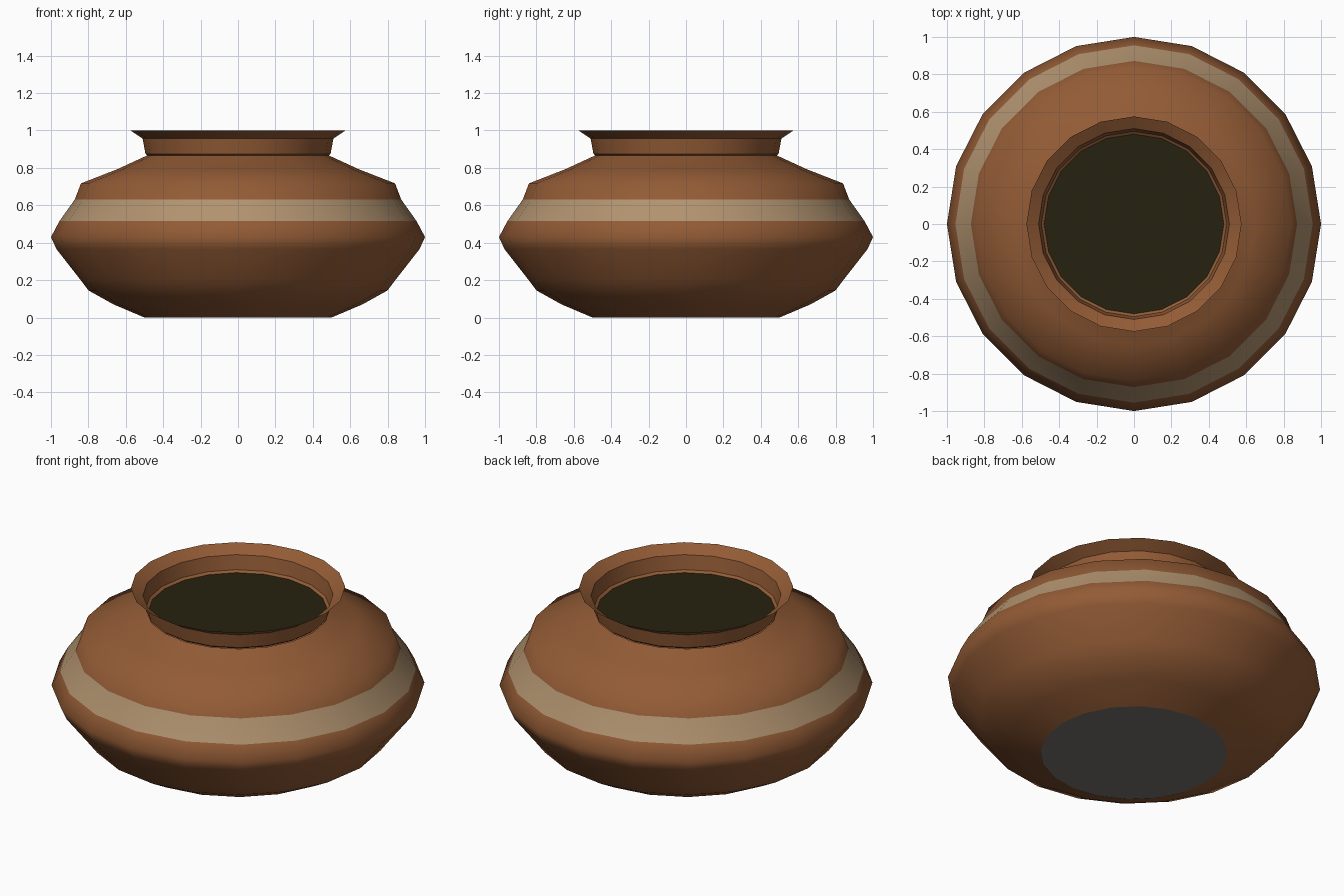
import bpy, math

SIDES = 20

cube = bpy.data.objects.get("Cube")
if cube:
    bpy.data.objects.remove(cube, do_unlink=True)


def material(name, color):
    mat = bpy.data.materials.new(name)
    mat.use_nodes = True
    rgba = (*color, 1.0)
    mat.diffuse_color = rgba
    bsdf = mat.node_tree.nodes["Principled BSDF"]
    bsdf.inputs["Base Color"].default_value = rgba
    bsdf.inputs["Roughness"].default_value = 0.9
    return mat


clay = material("brown clay", (0.29, 0.105, 0.036))
sand = material("sand stripe", (0.44, 0.29, 0.16))
dark = material("dark contents", (0.019, 0.016, 0.005))
grey = material("grey base", (0.18, 0.17, 0.155))


def ring(radius, z):
    return [(radius * math.cos(2 * math.pi * i / SIDES),
             radius * math.sin(2 * math.pi * i / SIDES), z) for i in range(SIDES)]


def make_object(name, verts, faces, mats):
    mesh = bpy.data.meshes.new(name)
    mesh.from_pydata(verts, [], faces)
    for mat in mats:
        mesh.materials.append(mat)
    obj = bpy.data.objects.new(name, mesh)
    bpy.context.collection.objects.link(obj)
    return obj


def lathe(name, profile, mats):
    """Spin an outline of (radius, height) points, listed upwards."""
    verts = [v for r, z in profile for v in ring(r, z)]
    faces = []
    for j in range(len(profile) - 1):
        for i in range(SIDES):
            k = (i + 1) % SIDES
            a, b = j * SIDES, (j + 1) * SIDES
            faces.append((a + i, a + k, b + k, b + i))
    return make_object(name, verts, faces, mats)


def disc(name, radius, z, mat, up):
    order = range(SIDES) if up else reversed(range(SIDES))
    return make_object(name, ring(radius, z), [tuple(order)], [mat])


# Rounded belly and shoulder, with a stripe picked out by height
body = lathe("pot_body", [
    (0.5, 0), (0.665, 0.07), (0.8, 0.145), (0.845, 0.205), (0.97, 0.365),
    (1.0, 0.43), (0.955, 0.515), (0.872, 0.632), (0.84, 0.717),
    (0.645, 0.793), (0.5, 0.86), (0.49, 0.865)], [clay, sand])
for face in body.data.polygons:
    face.use_smooth = True
    if 0.52 < face.center.z < 0.63:
        face.material_index = 1

# Upright neck and flared lip
neck = lathe("neck_and_lip", [
    (0.478, 0.862), (0.495, 0.875), (0.51, 0.957), (0.575, 1.0)], [clay])
bpy.ops.object.select_all(action="DESELECT")
neck.select_set(True)
bpy.context.view_layer.objects.active = neck
bpy.ops.object.shade_smooth_by_angle(angle=math.radians(30))

# Dark fill in the mouth and flat underside
disc("mouth_fill", 0.482, 0.864, dark, True)
disc("base_underside", 0.5, 0, grey, False)
